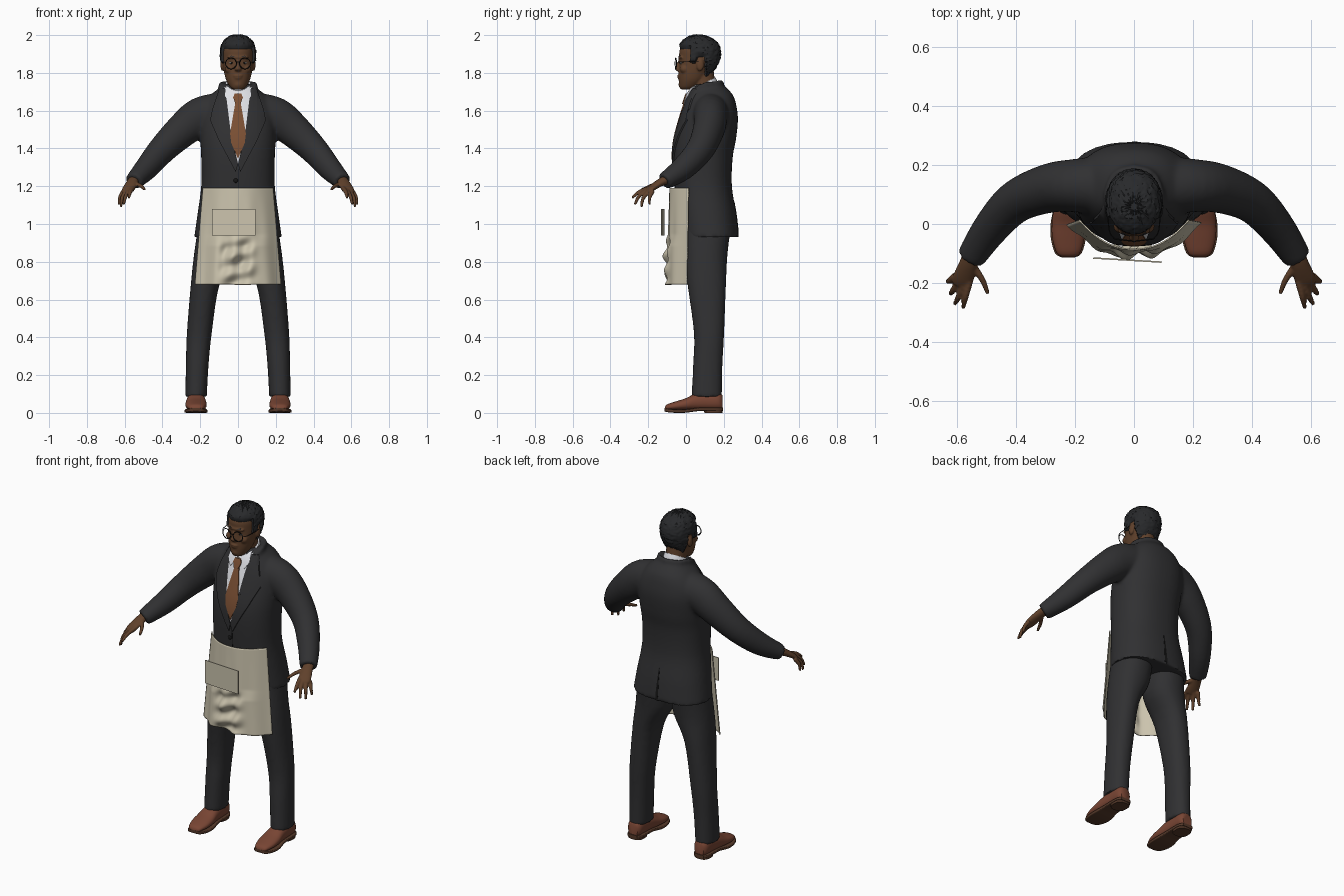
import bpy, bmesh, math, random
from mathutils import Vector, Matrix
from mathutils.bvhtree import BVHTree

random.seed(4)
if "Cube" in bpy.data.objects:
    bpy.data.objects.remove(bpy.data.objects["Cube"])
X, Y, Z = Vector((1, 0, 0)), Vector((0, 1, 0)), Vector((0, 0, 1))


def material(name, *rgb):
    m = bpy.data.materials.new(name)
    m.use_nodes = True
    m.diffuse_color = (*rgb, 1)
    bsdf = m.node_tree.nodes["Principled BSDF"]
    bsdf.inputs["Base Color"].default_value = (*rgb, 1)
    bsdf.inputs["Roughness"].default_value = 0.8
    return m


SUIT = material("charcoal cloth", .030, .030, .032)
HAIR = material("black hair", .021, .022, .024)
SKIN = material("brown skin", .115, .052, .024)
SHIRT = material("white cotton", .75, .76, .80)
TIE = material("rust silk", .20, .080, .034)
APRON = material("cream linen", .60, .55, .42)
SHOE = material("red brown leather", .19, .060, .034)
SOLE = material("dark sole", .09, .040, .022)
BLACK = material("black frame", .008, .008, .008)
EYE = material("eye white", .45, .42, .38)


def finish(name, bm, mat):
    bmesh.ops.recalc_face_normals(bm, faces=bm.faces)
    me = bpy.data.meshes.new(name)
    bm.to_mesh(me)
    bm.free()
    me.materials.append(mat)
    me.shade_smooth()
    ob = bpy.data.objects.new(name, me)
    bpy.context.collection.objects.link(ob)
    return ob


def spline(rows, steps):
    """Catmull-Rom interpolation of rows of numbers."""
    rows = [Vector(r) for r in rows]
    out = []
    for i in range(len(rows) - 1):
        a, b, c, d = (rows[max(0, min(len(rows) - 1, i + k))] for k in (-1, 0, 1, 2))
        for s in range(steps):
            t = s / steps
            out.append(b + (c - a) * (t / 2) + (a * 2 - b * 5 + c * 4 - d) * (t * t / 2)
                       + (b * 3 - a - c * 3 + d) * (t ** 3 / 2))
    return out + [rows[-1]]


def loft(name, rows, mat, uv=None, power=2, n=28, steps=4):
    """Closed skin over rings (x, y, z, radius u, radius v)."""
    bm = bmesh.new()
    rows = spline(rows, steps)
    rings = []
    for i, r in enumerate(rows):
        c = Vector(r[:3])
        if uv:
            u, v = uv
        else:
            t = (Vector(rows[min(i + 1, len(rows) - 1)][:3]) - Vector(rows[max(i - 1, 0)][:3])).normalized()
            u = t.cross(Z).normalized()
            v = u.cross(t)
        ring = []
        for k in range(n):
            a = math.tau * k / n
            p, q = math.cos(a), math.sin(a)
            ring.append(bm.verts.new(c + u * r[3] * math.copysign(abs(p) ** (2 / power), p)
                                     + v * r[4] * math.copysign(abs(q) ** (2 / power), q)))
        rings.append(ring)
    for a, b in zip(rings, rings[1:]):
        for k in range(n):
            bm.faces.new((a[k], a[(k + 1) % n], b[(k + 1) % n], b[k]))
    bm.faces.new(rings[0])
    bm.faces.new(rings[-1])
    return finish(name, bm, mat)


def levels(rows):
    """Rows of (z, half width, front, back) to horizontal rings."""
    return [(0, (f + b) / 2, z, w, (b - f) / 2) for z, w, f, b in rows]


def ball(name, at, size, mat):
    bm = bmesh.new()
    bmesh.ops.create_uvsphere(bm, u_segments=20, v_segments=12, radius=1,
                              matrix=Matrix.Translation(at) @ Matrix.Diagonal((*size, 1)))
    return finish(name, bm, mat)


def mirrored(ob, name):
    bm = bmesh.new()
    bm.from_mesh(ob.data)
    bm.transform(Matrix.Diagonal((-1, 1, 1, 1)))
    return finish(name, bm, ob.data.materials[0])


def fuse(name, parts, voxel, rounds):
    """Join overlapping parts into one smooth skin."""
    bpy.ops.object.select_all(action='DESELECT')
    for p in parts:
        p.select_set(True)
    ob = bpy.context.view_layer.objects.active = parts[0]
    bpy.ops.object.join()
    ob.name = name
    m = ob.modifiers.new("skin", 'REMESH')
    m.mode, m.voxel_size, m.use_smooth_shade = 'VOXEL', voxel, True
    s = ob.modifiers.new("soften", 'SMOOTH')
    s.factor, s.iterations = .5, rounds
    bpy.ops.object.convert(target='MESH')
    return ob


def tree(ob):
    return BVHTree.FromObject(ob, bpy.context.evaluated_depsgraph_get())


def surface_y(bvh, x, z, side=-1):
    hit = bvh.ray_cast(Vector((x, side * 2, z)), Y * -side)[0]
    return (hit or bvh.find_nearest(Vector((x, side * .1, z)))[0]).y


def drape(name, outline, bvh, lift, mat, side=-1, thick=.005):
    """Thin panel with an (x, z) outline, laid on a body."""
    bm = bmesh.new()
    bm.faces.new([bm.verts.new((x, 0, z)) for x, z in outline])
    bmesh.ops.triangulate(bm, faces=bm.faces)
    for axis, lo, hi in ((X, -.2, .2), (Z, .9, 1.76)):
        for i in range(int((hi - lo) / .02)):
            bmesh.ops.bisect_plane(bm, geom=bm.verts[:] + bm.edges[:] + bm.faces[:],
                                   plane_co=axis * (lo + i * .02), plane_no=axis)
    for v in bm.verts:
        v.co.y = surface_y(bvh, v.co.x, v.co.z, side) + side * lift
    low = bmesh.ops.extrude_face_region(bm, geom=bm.faces[:])
    for v in low["geom"]:
        if isinstance(v, bmesh.types.BMVert):
            v.co.y -= side * thick
    return finish(name, bm, mat)


# Jacket: torso, sleeves and rolled collar in one skin
torso = loft("torso", levels([
    (.93, .232, -.03, .28), (1.05, .215, -.045, .267), (1.2, .195, -.06, .243),
    (1.35, .195, -.067, .247), (1.45, .2, -.058, .265), (1.55, .2, -.032, .275),
    (1.62, .185, -.01, .268), (1.68, .145, .01, .25), (1.72, .1, .03, .215),
    (1.74, .078, .04, .185)]), SUIT, (X, Y), 2.3, 40)
sleeve = loft("sleeve", [
    (.10, .13, 1.59, .1, .105), (.2, .13, 1.565, .09, .105), (.29, .12, 1.50, .083, .092),
    (.40, .075, 1.395, .072, .076), (.485, -.015, 1.295, .061, .064),
    (.553, -.115, 1.225, .049, .045)], SUIT)
collar = loft("collar", [(.08, .04, 1.70, .012, .016), (.092, .1, 1.735, .012, .016),
                         (.06, .17, 1.745, .012, .016), (0, .19, 1.745, .012, .016)], SUIT)
jacket = fuse("jacket", [torso, sleeve, mirrored(sleeve, "s"), collar, mirrored(collar, "c")], .01, 6)
chest = tree(jacket)

# Shirt front, tie, lapels, button and back vent
drape("shirt_front", [(-.072, 1.725), (0, 1.70), (.072, 1.725), (.07, 1.6), (0, 1.32), (-.07, 1.6)],
      chest, .004, SHIRT)
drape("tie_blade", [(-.013, 1.65), (.013, 1.65), (.042, 1.48), (.036, 1.43), (0, 1.345),
                    (-.036, 1.43), (-.042, 1.48)], chest, .01, TIE)
drape("tie_knot", [(-.018, 1.69), (.018, 1.69), (.026, 1.67), (.013, 1.635), (-.013, 1.635), (-.026, 1.67)],
      chest, .017, TIE, thick=.012)
lapel = drape("left_lapel", [
    (.068, 1.72), (.1, 1.715), (.135, 1.61), (.108, 1.575), (.148, 1.55), (.1, 1.44),
    (.012, 1.275), (0, 1.32), (.05, 1.5), (.064, 1.62)], chest, .009, SUIT, thick=.009)
mirrored(lapel, "right_lapel")
drape("jacket_front_edge", [(.003, 1.29), (.006, 1.29), (.006, 1.0), (.003, 1.0)], chest, .002, BLACK)
ball("jacket_button", (-.012, surface_y(chest, -.012, 1.23), 1.23), (.012, .007, .012), BLACK)
drape("back_vent", [(-.002, 1.12), (.002, 1.12), (.012, .94), (-.006, .94)], chest, .002, BLACK, 1)

# Shirt collar: tilted band with folded points
band = loft("shirt_collar", [(0, .092, 1.68, .078, .082), (0, .09, 1.715, .073, .076),
                             (0, .086, 1.742, .067, .07)], SHIRT, (X, Vector((0, 1, .5))), 2, 32)
flap = drape("left_collar_point", [(.006, 1.692), (.062, 1.735), (.07, 1.68), (.044, 1.635)],
             chest, .011, SHIRT)
mirrored(flap, "right_collar_point")

# Trousers
leg = loft("leg", [(.222, .11, .085, .057, .08), (.216, .115, .25, .06, .078),
                   (.205, .122, .42, .066, .08), (.174, .11, .68, .076, .102),
                   (.125, .105, .84, .108, .115), (.11, .115, 1.0, .1, .125)], SUIT, (X, Y), 2.2)
fuse("trousers", [leg, mirrored(leg, "leg2")], .011, 4)

# Shoes with soles and heels
shoe = loft("left_shoe", [(.222, y, (top + .014) / 2, w, (top - .014) / 2) for y, w, top in (
    (-.112, .014, .028), (-.1, .038, .045), (-.05, .054, .062), (0, .056, .078), (.05, .051, .102),
    (.11, .047, .112), (.17, .044, .112), (.192, .03, .095))], SHOE, (X, Z), 2.3)
sole = loft("left_sole", [(.222, y, z, w, .009) for y, w, z in (
    (-.114, .018, .018), (-.1, .044, .013), (-.05, .059, .009), (0, .06, .01), (.06, .05, .018),
    (.12, .049, .02), (.17, .047, .02), (.196, .032, .02))], SOLE, (X, Z), 6)
heel = loft("left_heel", [(.222, .145, 0, .045, .048), (.222, .145, .022, .046, .05)], SOLE, (X, Y), 2.8)
for part in (shoe, sole, heel):
    mirrored(part, part.name.replace("left", "right"))

# Hands: palm, fingers and thumb in one skin
fingers = [loft("palm", [(.545, -.09, 1.24, .029, .026), (.56, -.135, 1.22, .031, .021),
                         (.578, -.185, 1.188, .036, .016), (.586, -.208, 1.172, .03, .011)], SKIN)]
for base, mid, tip in (
        ((.556, -.195, 1.19), (.57, -.248, 1.17), (.578, -.285, 1.138)),
        ((.574, -.2, 1.182), (.594, -.248, 1.148), (.606, -.27, 1.103)),
        ((.592, -.192, 1.176), (.613, -.226, 1.138), (.62, -.236, 1.09)),
        ((.606, -.175, 1.175), (.625, -.193, 1.14), (.63, -.192, 1.102)),
        ((.545, -.14, 1.215), (.512, -.19, 1.2), (.494, -.236, 1.182))):
    fingers.append(loft("finger", [(*base, .012, .012), (*mid, .0105, .0105), (*tip, .007, .007)],
                        SKIN, n=12))
hand = fuse("left_hand", fingers, .005, 3)
mirrored(hand, "right_hand")

# Head: skull, neck, nose, ears, brow and lips in one skin
skull = levels([(1.712, .024, -.026, .03), (1.725, .042, -.034, .06), (1.76, .062, -.038, .1),
                (1.80, .073, -.039, .125), (1.84, .079, -.037, .15), (1.88, .082, -.036, .168),
                (1.92, .081, -.034, .17), (1.955, .069, -.014, .152), (1.98, .042, .02, .11),
                (1.988, .01, .05, .07)])
face = [loft("head", skull, SKIN, (X, Y), 2.15, 40),
        loft("neck", [(0, .105, 1.65, .06, .06), (0, .095, 1.74, .057, .06),
                      (0, .085, 1.82, .055, .06)], SKIN),
        loft("nose", [(0, -.028, 1.872, .008, .01), (0, -.038, 1.845, .01, .013),
                      (0, -.046, 1.82, .018, .014), (0, -.036, 1.808, .014, .008)], SKIN, (X, Y)),
        ball("brow", (0, -.022, 1.882), (.058, .02, .01), SKIN),
        ball("upper_lip", (0, -.034, 1.785), (.025, .013, .007), SKIN),
        ball("lower_lip", (0, -.033, 1.773), (.021, .013, .007), SKIN),
        ball("chin", (0, -.022, 1.738), (.024, .018, .02), SKIN)]
for s in (-1, 1):
    face.append(ball("ear", (s * .082, .075, 1.842), (.011, .02, .033), SKIN))
    face.append(ball("cheek", (s * .042, -.008, 1.82), (.028, .024, .024), SKIN))
head = tree(fuse("head", face, .005, 3))

# Hair: cap that sinks under the skin below the hairline
hair = loft("hair", skull[2:], HAIR, (X, Y), 2.15, 72, 7)
for v in hair.data.vertices:
    y = v.co.y
    line = 1.928 if y < .025 else 1.85 if y < .058 else 1.885 if y < .098 else 1.775
    out = max(-.014, min(.014, (v.co.z - line) * .9))
    away = (v.co - Vector((0, .07, 1.88))).normalized()
    v.co += away * (out + (random.uniform(-.0035, .0035) if out > .008 else 0))

# Eyes, eyebrows and round glasses
for s, side in ((1, "left"), (-1, "right")):
    x = s * .034
    y = surface_y(head, x, 1.853)
    ball(side + "_eye", (x, y + .004, 1.853), (.013, .007, .006), EYE)
    ball(side + "_pupil", (x, y - .001, 1.853), (.0055, .004, .0055), BLACK)
    drape(side + "_eyebrow", [(s * .014, 1.884), (s * .034, 1.892), (s * .056, 1.884),
                              (s * .034, 1.886)], head, .002, HAIR)
    bpy.ops.mesh.primitive_torus_add(major_radius=.029, minor_radius=.0024, major_segments=32,
                                     minor_segments=8, location=(s * .037, -.054, 1.85),
                                     rotation=(math.pi / 2, 0, s * .12))
    rim = bpy.context.object
    rim.name = side + "_glasses_rim"
    rim.data.materials.append(BLACK)
    loft(side + "_glasses_arm", [(s * .066, -.05, 1.856, .002, .002), (s * .084, -.02, 1.858, .002, .002),
                                 (s * .09, .07, 1.862, .002, .002)], BLACK, n=8)
loft("glasses_bridge", [(-.009, -.057, 1.855, .002, .002), (0, -.06, 1.859, .002, .002),
                        (.009, -.057, 1.855, .002, .002)], BLACK, n=8)

# Apron: curved cloth, crumpled between the legs
bm = bmesh.new()
bmesh.ops.create_grid(bm, x_segments=60, y_segments=60, size=1)
for v in bm.verts:
    u, t = v.co.x, (1 - v.co.y) / 2
    low = min(1, max(0, (t - .48) / .12))
    centre = math.exp(-(u / .38) ** 4)
    x = u * (.187 + .042 * t)
    y = -.088 - .012 * t + .1 * abs(u) ** 2.2 + .005 * math.sin(u * 15) * t
    y += low * centre * (.014 * math.sin(u * 11 + t * 9) + .012 * math.sin(t * 34 + u * 4))
    y -= low * .012 * math.exp(-((abs(u) - .55) / .2) ** 2)
    v.co = (x, y, 1.19 - .51 * t)
apron = finish("apron", bm, APRON)
apron.modifiers.new("cloth", 'SOLIDIFY').thickness = .005

# Apron pocket: flat, slightly turned panel
bm = bmesh.new()
bmesh.ops.create_cube(bm, size=1, matrix=Matrix.Translation((-.022, -.122, 1.01))
                      @ Matrix.Rotation(-.06, 4, 'Z') @ Matrix.Diagonal((.232, .005, .14, 1)))
finish("apron_pocket", bm, APRON)

bpy.ops.object.select_all(action='SELECT')
bpy.ops.object.shade_smooth_by_angle(angle=math.radians(45))
